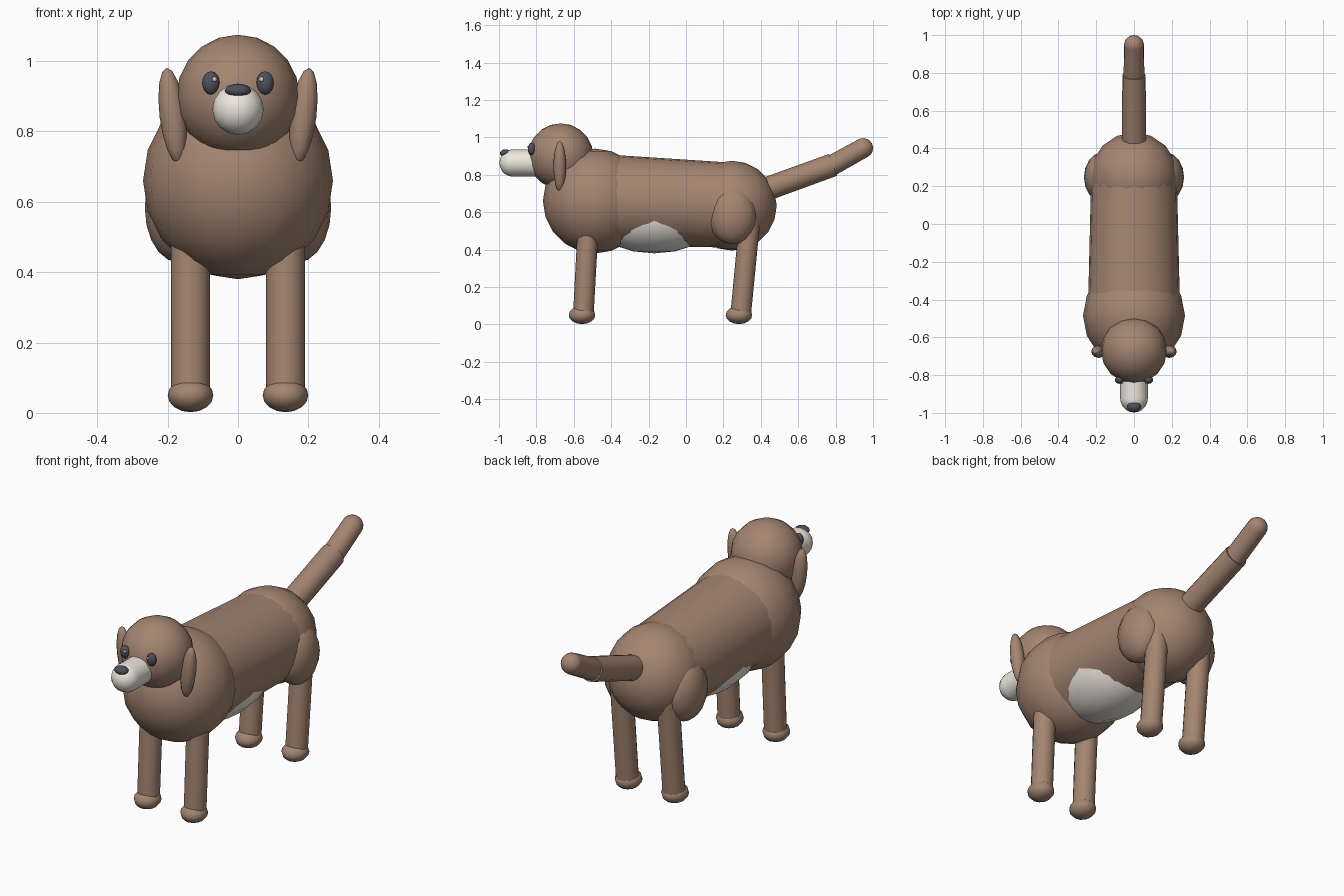
import bpy, math
from mathutils import Vector, Euler

if "Cube" in bpy.data.objects:
    bpy.data.objects.remove(bpy.data.objects["Cube"])


def material(name, rgb):
    m = bpy.data.materials.new(name)
    m.diffuse_color = (*rgb, 1)
    m.use_nodes = True
    m.node_tree.nodes["Principled BSDF"].inputs["Base Color"].default_value = m.diffuse_color
    return m


FUR = material("brown_fur", (0.37, 0.235, 0.165))
CREAM = material("cream", (0.85, 0.81, 0.73))
DARK = material("dark", (0.08, 0.08, 0.10))
WHITE = material("white", (0.95, 0.95, 0.95))


def finish(name, mat):
    ob = bpy.context.object
    ob.name = name
    ob.data.materials.append(mat)
    bpy.ops.object.shade_smooth_by_angle(angle=math.radians(50))
    return ob


def ball(name, loc, radii, mat=FUR, rot=(0, 0, 0), seg=16, rings=10):
    bpy.ops.mesh.primitive_uv_sphere_add(segments=seg, ring_count=rings, radius=1,
                                         location=loc, rotation=rot)
    bpy.context.object.scale = radii
    bpy.ops.object.transform_apply(location=False, rotation=True, scale=True)
    return finish(name, mat)


def limb(name, a, b, r1, r2, mat=FUR, seg=16):
    a, b = Vector(a), Vector(b)
    d = b - a
    bpy.ops.mesh.primitive_cone_add(vertices=seg, radius1=r1, radius2=r2, depth=d.length,
                                    location=(a + b) / 2,
                                    rotation=d.to_track_quat('Z', 'Y').to_euler())
    return finish(name, mat)


# Torso
ball("chest", (0, -0.485, 0.66), (0.27, 0.28, 0.28))
limb("body", (0, -0.42, 0.665), (0, 0.24, 0.638), 0.243, 0.227, seg=24)
ball("hips", (0, 0.245, 0.635), (0.235, 0.24, 0.24))
ball("belly", (0, -0.17, 0.60), (0.22, 0.36, 0.22), CREAM)

# Head and muzzle
ball("head", (0, -0.67, 0.9), (0.175, 0.175, 0.175))
limb("muzzle", (0, -0.74, 0.863), (0, -0.925, 0.863), 0.073, 0.073, CREAM)
ball("muzzle_tip", (0, -0.925, 0.863), (0.073, 0.073, 0.073), CREAM,
     rot=(math.pi / 2, 0, 0))
ball("nose", (0, -0.965, 0.916), (0.037, 0.03, 0.02), DARK, seg=12, rings=8)

# Tail
limb("tail_base", (0, 0.40, 0.713), (0, 0.786, 0.853), 0.063, 0.062)
limb("tail_end", (0, 0.77, 0.845), (0, 0.947, 0.943), 0.055, 0.053)
ball("tail_tip", (0, 0.947, 0.943), (0.053, 0.053, 0.053), rot=(math.radians(-61), 0, 0))

# Mirrored parts
for side, s in (("left", 1), ("right", -1)):
    ball(f"{side}_ear", (s * 0.186, -0.675, 0.845), (0.037, 0.034, 0.137),
         rot=(0, s * math.radians(7), 0), seg=12, rings=8)
    ball(f"{side}_eye", (s * 0.077, -0.826, 0.938), (0.025, 0.02, 0.033), DARK, seg=12, rings=8)
    ball(f"{side}_eye_glint", (s * 0.067, -0.842, 0.948), (0.007, 0.006, 0.007), WHITE,
         seg=8, rings=6)
    ball(f"{side}_thigh", (s * 0.17, 0.248, 0.583), (0.095, 0.13, 0.155))
    # Legs and paws
    for end, top, bottom, paw in (("front", (-0.522, 0.55), (-0.549, 0.05), -0.556),
                                  ("back", (0.345, 0.60), (0.292, 0.05), 0.283)):
        limb(f"{side}_{end}_leg", (s * 0.135, *bottom), (s * 0.135, *top), 0.055, 0.056)
        ball(f"{side}_{end}_paw", (s * 0.135, paw, 0.05), (0.065, 0.071, 0.048),
             seg=12, rings=8)
